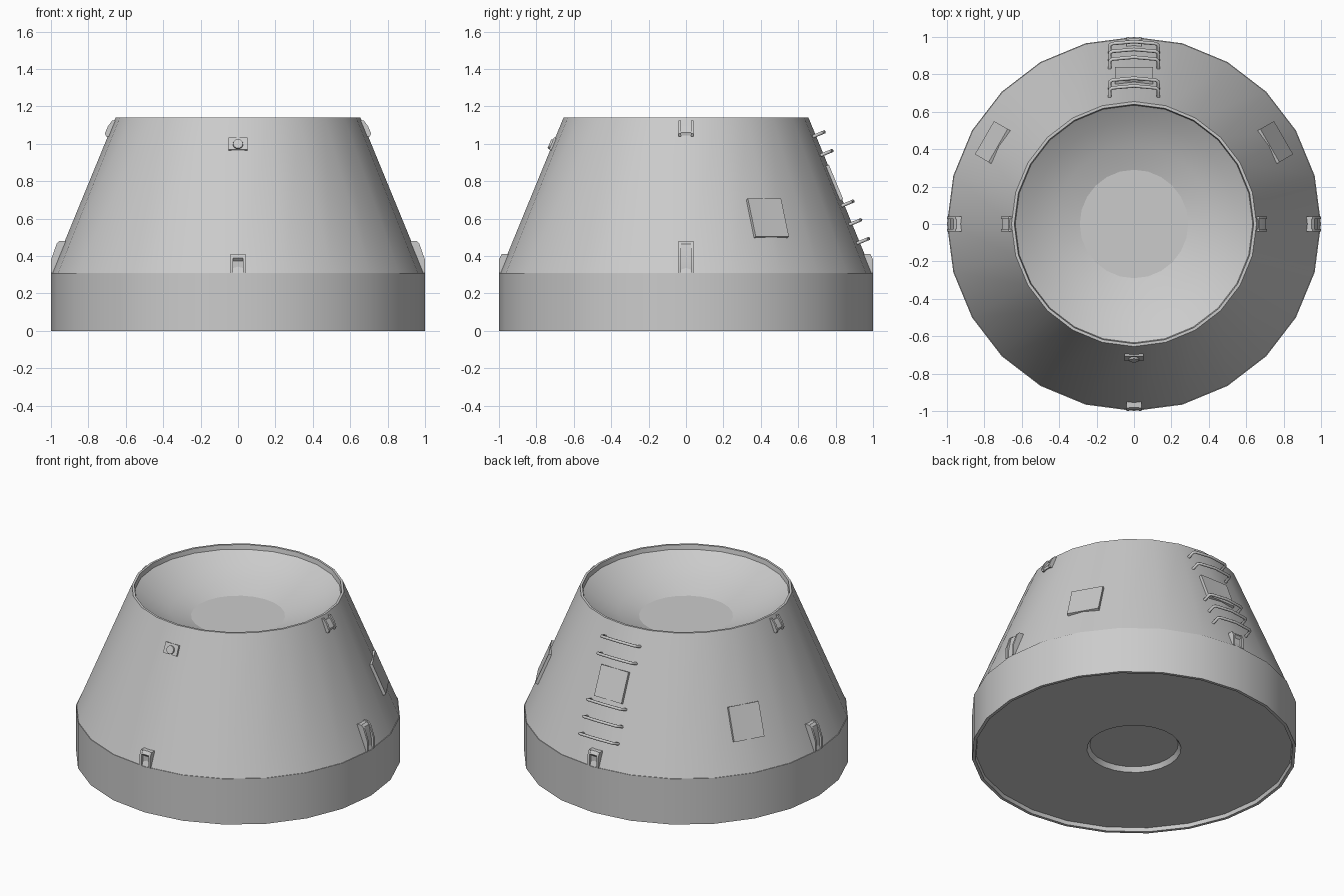
import bpy, bmesh, math
from mathutils import Vector, Matrix

if "Cube" in bpy.data.objects:
    bpy.data.objects.remove(bpy.data.objects["Cube"])

grey = bpy.data.materials.new("light grey")
grey.diffuse_color = (0.6, 0.6, 0.6, 1)
grey.use_nodes = True
grey.node_tree.nodes["Principled BSDF"].inputs["Base Color"].default_value = grey.diffuse_color
SIDES = 24
BAND_Z, TOP_Z, TOP_R = 0.31, 1.14, 0.655


def cone_r(z):
    return 1 - (z - BAND_Z) / (TOP_Z - BAND_Z) * (1 - TOP_R)


def finish(bm, name, angle=17):
    bmesh.ops.remove_doubles(bm, verts=bm.verts, dist=1e-5)
    bmesh.ops.recalc_face_normals(bm, faces=bm.faces)
    me = bpy.data.meshes.new(name)
    bm.to_mesh(me)
    bm.free()
    me.materials.append(grey)
    ob = bpy.data.objects.new(name, me)
    bpy.context.collection.objects.link(ob)
    bpy.ops.object.select_all(action='DESELECT')
    ob.select_set(True)
    bpy.context.view_layer.objects.active = ob
    bpy.ops.object.shade_smooth_by_angle(angle=math.radians(angle))
    return ob


def lathe(name, profile):
    bm = bmesh.new()
    vs = [bm.verts.new((r, 0, z)) for r, z in profile]
    es = [bm.edges.new(p) for p in zip(vs, vs[1:])]
    bmesh.ops.spin(bm, geom=vs + es, cent=(0, 0, 0), axis=(0, 0, 1),
                   angle=2 * math.pi, steps=SIDES, use_merge=True)
    return finish(bm, name)


def slab(bm, profile, w0, w1, az):
    """Extrude a (radius, height) outline from width w0 to w1 at an azimuth."""
    rot = Matrix.Rotation(math.radians(az), 3, 'Z')
    a, b = [[bm.verts.new(rot @ Vector((r, w, z))) for r, z in profile]
            for w in (w0, w1)]
    bm.faces.new(a)
    bm.faces.new(b[::-1])
    for i in range(len(a)):
        j = (i + 1) % len(a)
        bm.faces.new((a[i], b[i], b[j], a[j]))


def clip(name, az, outline, core, half=0.04):
    """Bracket with two cheeks and a slightly sunken core."""
    bm = bmesh.new()
    slab(bm, outline, -half, -half + 0.014, az)
    slab(bm, outline, half - 0.014, half, az)
    slab(bm, core, -half + 0.014, half - 0.014, az)
    finish(bm, name, 30)


def wall_frame(az, z):
    """Frame on the cone: x along the wall sideways, y up the slope, z outward."""
    a = math.radians(az)
    out = Vector((math.cos(a), math.sin(a), 0))
    side = Vector((-math.sin(a), math.cos(a), 0))
    up = (Vector((0, 0, TOP_Z - BAND_Z)) - out * (1 - TOP_R)).normalized()
    n = side.cross(up)
    m = Matrix((side, up, n)).transposed().to_4x4()
    m.translation = out * cone_r(z) + Vector((0, 0, z))
    return m


def plate(name, az, z, w, h, lift):
    bm = bmesh.new()
    m = wall_frame(az, z) @ Matrix.Translation((0, 0, lift - 0.02)) \
        @ Matrix.Diagonal((w, h, 0.04, 1))
    bmesh.ops.create_cube(bm, size=1, matrix=m)
    finish(bm, name)


# Hull: recessed underside, straight band, cone, thin rim and shallow bowl
lathe("hull", [(0, 0.055), (0.272, 0.055), (0.29, 0.025), (0.975, 0.025),
               (0.98, 0), (1, 0), (1, BAND_Z), (0.996, BAND_Z),
               (TOP_R, TOP_Z), (0.64, TOP_Z), (0.635, 1.11), (0.55, 1.055),
               (0.42, 0.995), (0.29, 0.955), (0, 0.955)])

# Brackets low on the two sides, then front and back
for n, az in (("right", 0), ("left", 180)):
    clip("lower_clip_" + n, az,
         [(0.9, 0.31), (1, 0.31), (1, 0.38), (0.97, 0.465), (0.955, 0.48), (0.9, 0.48)],
         [(0.9, 0.31), (0.985, 0.31), (0.985, 0.37), (0.965, 0.465), (0.95, 0.478), (0.9, 0.478)])
    clip("upper_clip_" + n, az,
         [(0.64, 1.125), (0.672, 1.125), (0.695, 1.095), (0.712, 1.055), (0.705, 1.04), (0.66, 1.04)],
         [(0.64, 1.11), (0.67, 1.11), (0.685, 1.09), (0.703, 1.06), (0.7, 1.045), (0.66, 1.045)])
for n, az in (("front", -90), ("back", 90)):
    clip("lower_clip_" + n, az,
         [(0.92, 0.31), (1, 0.31), (1, 0.38), (0.985, 0.41), (0.92, 0.41)],
         [(0.92, 0.31), (0.982, 0.31), (0.982, 0.375), (0.995, 0.39), (0.98, 0.41), (0.92, 0.41)])

# Small front catch: thin plate with a round boss
plate("front_catch", -90, 1.0, 0.1, 0.07, 0.006)
bm = bmesh.new()
bmesh.ops.create_cone(bm, cap_ends=True, segments=16, radius1=0.03, radius2=0.026, depth=0.03,
                      matrix=wall_frame(-90, 0.995) @ Matrix.Translation((0, 0, 0.001)))
finish(bm, "front_catch_boss", 30)

# Flush hatches on the wall
plate("hatch_right", 30, 0.605, 0.205, 0.22, 0.004)
plate("hatch_left", 150, 0.605, 0.205, 0.22, 0.004)
plate("hatch_back", 90, 0.795, 0.205, 0.2, 0.004)

# Ladder rungs up the back, bent to follow the wall
for i, z in enumerate((0.475, 0.575, 0.675, 0.945, 1.045)):
    m = wall_frame(90, z)
    pts = [(-0.13, -0.025), (-0.128, 0.028), (-0.115, 0.036), (0, 0.047),
           (0.115, 0.036), (0.128, 0.028), (0.13, -0.025)]
    cu = bpy.data.curves.new("rung", 'CURVE')
    cu.dimensions = '3D'
    cu.bevel_depth = 0.01
    cu.bevel_resolution = 1
    cu.use_fill_caps = True
    sp = cu.splines.new('POLY')
    sp.points.add(len(pts) - 1)
    for p, (x, h) in zip(sp.points, pts):
        p.co = (*(m @ Vector((x, 0, h))), 1)
    cu.materials.append(grey)
    bpy.context.collection.objects.link(bpy.data.objects.new("ladder_rung_%d" % (i + 1), cu))
